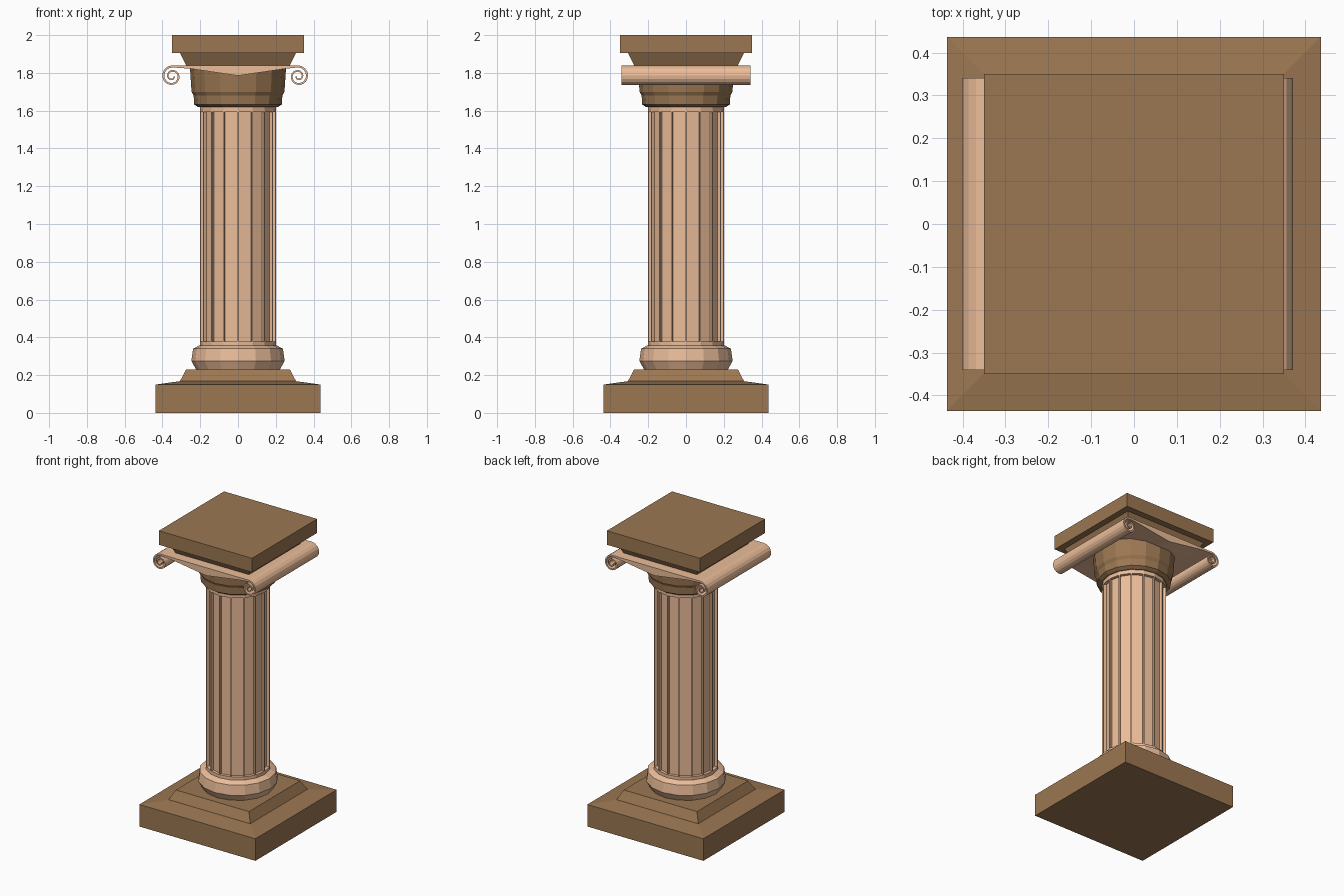
import bpy, bmesh, math

if "Cube" in bpy.data.objects:
    bpy.data.objects.remove(bpy.data.objects["Cube"])


def material(name, rgb):
    m = bpy.data.materials.new(name)
    m.diffuse_color = (*rgb, 1)
    m.use_nodes = True
    m.node_tree.nodes["Principled BSDF"].inputs["Base Color"].default_value = m.diffuse_color
    return m


PEACH = material("light_stone", (0.83, 0.51, 0.32))
BROWN = material("brown_stone", (0.33, 0.185, 0.085))


def finish(bm, name, mat):
    bmesh.ops.recalc_face_normals(bm, faces=bm.faces)
    me = bpy.data.meshes.new(name)
    bm.to_mesh(me)
    bm.free()
    me.materials.append(mat)
    ob = bpy.data.objects.new(name, me)
    bpy.context.collection.objects.link(ob)
    return ob


def stack(profile, n, square=False):
    """Rings of n vertices at each (radius, z), joined and capped."""
    bm = bmesh.new()
    k, phase = (math.sqrt(2), math.pi / 4) if square else (1, 0)
    rings = []
    for r, z in profile:
        rings.append([bm.verts.new((r * k * math.cos(phase + 2 * math.pi * i / n),
                                    r * k * math.sin(phase + 2 * math.pi * i / n), z))
                      for i in range(n)])
    for a, b in zip(rings, rings[1:]):
        for i in range(n):
            j = (i + 1) % n
            bm.faces.new((a[i], a[j], b[j], b[i]))
    bm.faces.new(rings[0][::-1])
    bm.faces.new(rings[-1])
    return bm


# square plinth and square top slab
finish(stack([(0.436, 0), (0.436, 0.15), (0.307, 0.168), (0.275, 0.23)], 4, True), "plinth", BROWN)
finish(stack([(0.275, 1.84), (0.307, 1.905), (0.35, 1.905), (0.35, 2.0)], 4, True), "top_slab", BROWN)

# round base moulding and capital bowl
finish(stack([(0.222, 0.23), (0.247, 0.275), (0.238, 0.34), (0.205, 0.357)], 16), "base_ring", PEACH)
finish(stack([(0.212, 1.62), (0.232, 1.633), (0.235, 1.68), (0.246, 1.70),
              (0.255, 1.835)], 16), "capital_bowl", BROWN)

# fluted shaft: sunken panels on the middle band
bm = stack([(0.2, 0.34), (0.2, 0.374), (0.2, 1.598), (0.2, 1.63)], 16)
bm.normal_update()
panels = [f for f in bm.faces if abs(f.normal.z) < 0.1 and abs(f.calc_center_median().z - 0.986) < 0.1]
bmesh.ops.inset_individual(bm, faces=panels, thickness=0.006)
bm.normal_update()
bmesh.ops.inset_individual(bm, faces=panels, thickness=0, depth=-0.02)
finish(bm, "fluted_shaft", PEACH)

# scroll sheet: V-shaped middle, spiral ribbons at both ends
CX, HALF_Y = -0.015, 0.341


def prism(bm, outline):
    """Closed ribbon through paired (outer, inner) points, extruded along y."""
    rows = [[bm.verts.new((x, y, z)) for y in (-HALF_Y, HALF_Y) for x, z in pair]
            for pair in outline]
    for a, b in zip(rows, rows[1:]):
        for i, j in ((0, 1), (1, 3), (3, 2), (2, 0)):
            bm.faces.new((a[i], a[j], b[j], b[i]))
    for r in (rows[0], rows[-1]):
        bm.faces.new((r[0], r[1], r[3], r[2]))


def spiral(side):
    pairs = []
    steps, turns = 30, 1.75
    for i in range(steps + 1):
        t = i / steps
        a = math.pi / 2 - t * turns * 2 * math.pi
        r = 0.058 * (1 - t) + 0.014 * t
        th = 0.011 * (1 - 0.35 * t)
        pairs.append([(CX + side * (0.334 + q * math.cos(a)), 1.782 + q * math.sin(a))
                      for q in (r, r - th)])
    return pairs


bm = bmesh.new()
left, right = spiral(-1), spiral(1)
middle = [[(CX - 0.235, 1.839), (CX - 0.235, 1.822)],
          [(0, 1.839), (0, 1.785)],
          [(CX + 0.265, 1.839), (CX + 0.265, 1.822)]]
prism(bm, left[::-1] + middle + right)
finish(bm, "scroll_sheet", PEACH)
